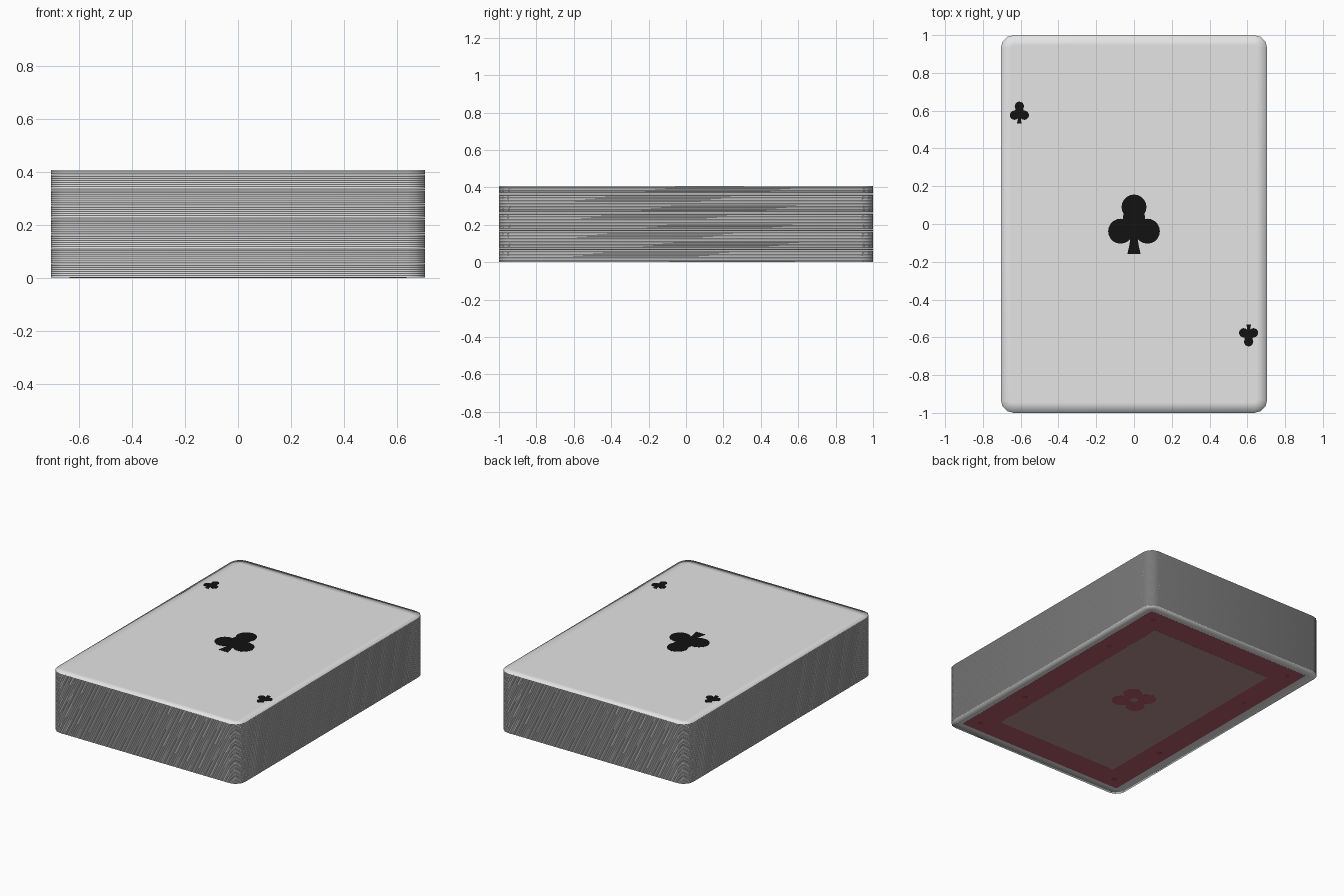
import bpy, bmesh, math

if "Cube" in bpy.data.objects:
    bpy.data.objects.remove(bpy.data.objects["Cube"])

W, L, H = 0.705, 1.0, 0.409      # half width, half length, stack height
COUNT, GAP, BASE = 52, 0.0004, 0.002


def material(name, rgb):
    m = bpy.data.materials.new(name)
    m.diffuse_color = (*rgb, 1)
    m.use_nodes = True
    m.node_tree.nodes["Principled BSDF"].inputs["Base Color"].default_value = m.diffuse_color
    return m


WHITE = material("card white", (0.78, 0.78, 0.78))
BLACK = material("ink black", (0.006, 0.006, 0.006))
RED = material("back red", (0.47, 0.11, 0.15))
PINK = material("back pale red", (0.47, 0.27, 0.29))
DARK = material("back dark red", (0.33, 0.07, 0.10))


def add_object(name, bm, mat):
    bmesh.ops.recalc_face_normals(bm, faces=bm.faces)
    mesh = bpy.data.meshes.new(name)
    bm.to_mesh(mesh)
    bm.free()
    mesh.materials.append(mat)
    ob = bpy.data.objects.new(name, mesh)
    bpy.context.collection.objects.link(ob)
    return ob


def rounded(w, l, r, seg=3):
    """Outline of a rectangle with rounded corners."""
    pts = []
    for i, (sx, sy) in enumerate([(1, 1), (-1, 1), (-1, -1), (1, -1)]):
        for k in range(seg + 1):
            a = math.pi / 2 * (i + k / seg)
            pts.append((sx * (w - r) + r * math.cos(a),
                        sy * (l - r) + r * math.sin(a)))
    return pts


def disc(cx, cy, r, n=20, sy=1.0):
    return [(cx + r * math.cos(2 * math.pi * k / n),
             cy + sy * r * math.sin(2 * math.pi * k / n)) for k in range(n)]


def plates(name, outlines, z0, z1, mat):
    """Thin printed shapes made from closed outlines."""
    bm = bmesh.new()
    for pts in outlines:
        lo = [bm.verts.new((x, y, z0)) for x, y in pts]
        hi = [bm.verts.new((x, y, z1)) for x, y in pts]
        bm.faces.new(lo[::-1])
        bm.faces.new(hi)
        for i in range(len(pts)):
            j = (i + 1) % len(pts)
            bm.faces.new((lo[i], lo[j], hi[j], hi[i]))
    return add_object(name, bm, mat)


# one card: soft rim around a flat face, on both sides
pitch = (H - 0.001 - BASE) / COUNT
thick = pitch - GAP
outer, inner = rounded(W, L, 0.068), rounded(W - 0.055, L - 0.055, 0.014)
bm = bmesh.new()
rings = [[bm.verts.new((x, y, z)) for x, y in pts]
         for pts, z in ((inner, 0), (outer, 0), (outer, thick), (inner, thick))]
n = len(outer)
for a, b in zip(rings, rings[1:]):
    for i in range(n):
        j = (i + 1) % n
        bm.faces.new((a[i], a[j], b[j], b[i]))
bm.faces.new(rings[0][::-1])
bm.faces.new(rings[3])
for f in bm.faces:
    f.smooth = True
card = add_object("card_01", bm, WHITE)
card.location.z = BASE

# the rest of the stack
for k in range(1, COUNT):
    ob = bpy.data.objects.new("card_%02d" % (k + 1), card.data)
    ob.location.z = BASE + k * pitch
    bpy.context.collection.objects.link(ob)


# club pips on the top card
def club(name, x, y, s, turn=1):
    stem = [(-0.035, -0.158), (0.035, -0.158), (0.026, -0.12), (0.017, -0.06),
            (0.017, 0.05), (-0.017, 0.05), (-0.017, -0.06), (-0.026, -0.12)]
    wedge = [(-0.07, -0.05), (0.07, -0.05), (0.055, 0.06), (-0.055, 0.06)]
    shapes = [disc(0, 0.09, 0.066), disc(-0.071, -0.038, 0.066),
              disc(0.071, -0.038, 0.066), stem, wedge]
    shapes = [[(x + turn * s * px, y + turn * s * py) for px, py in sh]
              for sh in shapes]
    plates(name, shapes, H - 0.002, H, BLACK)


club("centre_pip", 0, 0, 1.0)
club("corner_pip_left", -0.607, 0.59, 0.37)
club("corner_pip_right", 0.607, -0.59, 0.37, -1)

# printed back on the underside: border frame, field, rosette
plates("back_border", [rounded(W - 0.07, L - 0.07, 0.004, 1)], 0.0014, 0.0026, RED)
plates("back_field", [rounded(W - 0.24, L - 0.24, 0.004, 1)], 0.0008, 0.0026, PINK)
petals = [disc(0.08 * math.cos(a), 0.08 * math.sin(a), 0.06)
          for a in (math.pi / 4 + math.pi / 2 * k for k in range(4))]
plates("back_rosette", petals + [disc(0, 0, 0.08)], 0.0003, 0.002, RED)
plates("rosette_centre", [disc(0, 0, 0.025, 12)], 0.0, 0.002, PINK)
dots = [disc(sx * (W - 0.15), sy * y, 0.018, 8)
        for sx in (1, -1) for sy in (1, -1) for y in (L - 0.15, 0.42)]
plates("back_border_dots", dots, 0.0009, 0.0025, DARK)
